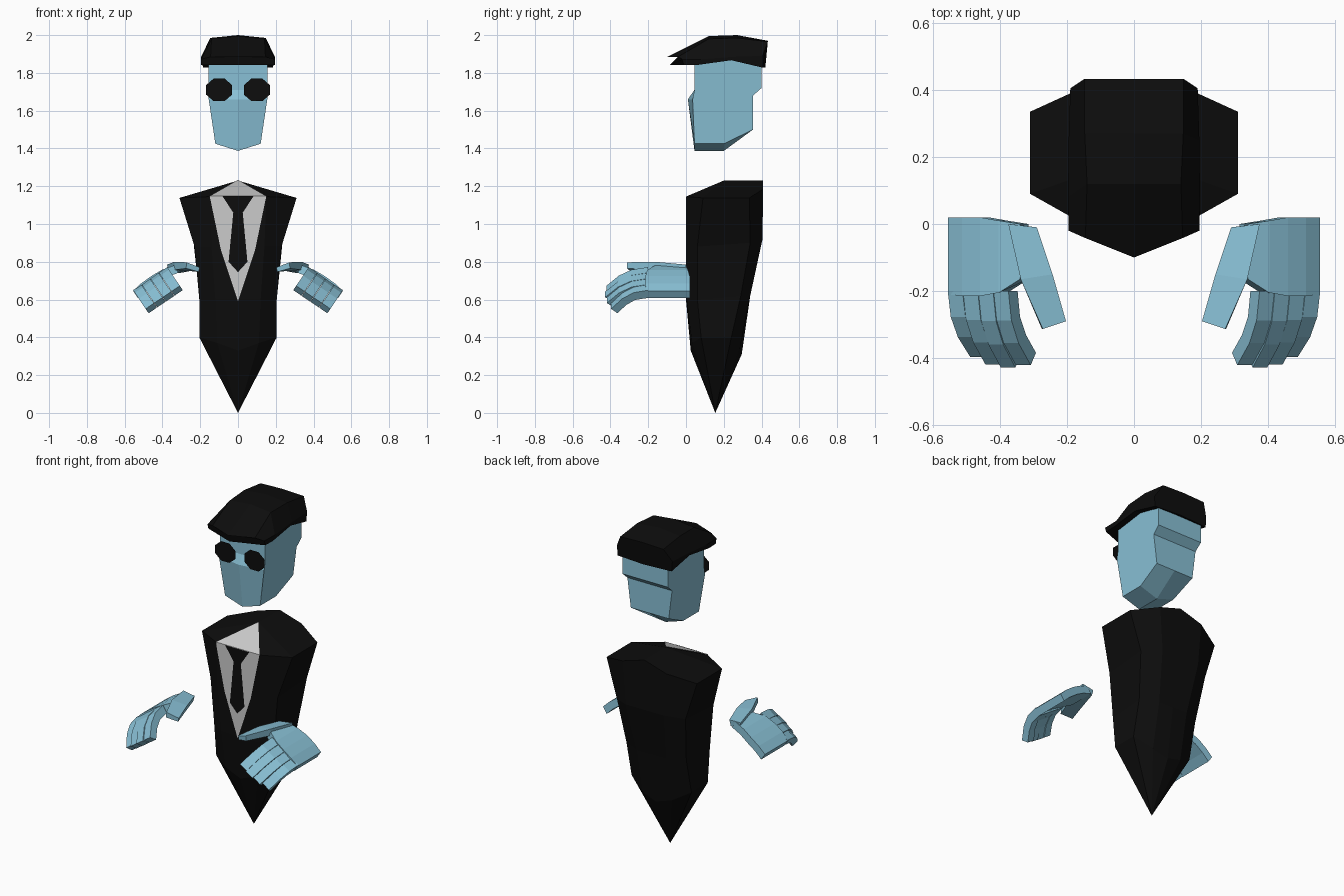
import bpy, bmesh, math
from mathutils import Vector

if "Cube" in bpy.data.objects:
    bpy.data.objects.remove(bpy.data.objects["Cube"])


def material(name, rgb):
    m = bpy.data.materials.new(name)
    m.diffuse_color = (*rgb, 1)
    m.use_nodes = True
    m.node_tree.nodes["Principled BSDF"].inputs["Base Color"].default_value = m.diffuse_color
    return m


BLUE = material("blue_skin", (0.25, 0.53, 0.67))
BLACK = material("black_cloth", (0.004, 0.004, 0.004))
WHITE = material("shirt_cloth", (0.55, 0.55, 0.55))


def finish(bm, name, mat, solid=True):
    bmesh.ops.remove_doubles(bm, verts=bm.verts, dist=0.0005)
    if solid:
        bmesh.ops.recalc_face_normals(bm, faces=bm.faces)
    me = bpy.data.meshes.new(name)
    bm.to_mesh(me)
    bm.free()
    me.materials.append(mat)
    ob = bpy.data.objects.new(name, me)
    bpy.context.collection.objects.link(ob)
    return ob


def loft(bm, rings):
    """Skin a list of equal-length closed rings and cap both ends."""
    rows = []
    for r in rings:
        if len(r) == 1:
            rows.append([bm.verts.new(r[0])] * len(rings[1]))
        else:
            rows.append([bm.verts.new(p) for p in r])
    n = len(rows[1])
    for a, b in zip(rows, rows[1:]):
        for i in range(n):
            j = (i + 1) % n
            quad = list(dict.fromkeys((a[i], a[j], b[j], b[i])))
            bm.faces.new(quad)
    for row in (rows[0], rows[-1]):
        if len(set(row)) > 2:
            bm.faces.new(row)


def mirrored(half):
    """Complete a half ring whose first and last points lie on x = 0."""
    return half + [(-x, y, z) for x, y, z in half[-2:0:-1]]


# Jacket: tapered body with a pointed base and a shoulder ridge
bm = bmesh.new()
loft(bm, [
    [(0, .155, 0)],
    mirrored([(0, .025, .33), (.11, .032, .37), (.205, .08, .4),
              (.205, .24, .4), (.1, .285, .34), (0, .295, .31)]),
    mirrored([(0, 0, .6), (.12, .004, .6), (.205, .06, .6),
              (.205, .29, .62), (.1, .34, .62), (0, .34, .62)]),
    mirrored([(0, 0, .88), (.14, 0, .88), (.23, .06, .88),
              (.235, .34, .9), (.13, .405, .92), (0, .405, .92)]),
    mirrored([(0, 0, 1.145), (.15, 0, 1.145), (.31, .09, 1.138),
              (.31, .335, 1.138), (.15, .408, 1.185), (0, .408, 1.23)]),
    [(0, .2, 1.23)],
])
finish(bm, "jacket", BLACK)

# Shirt: front V and collar triangle just above the jacket
bm = bmesh.new()
y = -.004
v = [bm.verts.new(p) for p in [(-.15, y, 1.148), (-.09, y, .86), (0, y, .59),
                               (.09, y, .86), (.15, y, 1.148), (0, .2, 1.234)]]
bm.faces.new(v[:5])
bm.faces.new((v[0], v[4], v[5]))
finish(bm, "shirt", WHITE, False)

# Tie: flat outline in front of the shirt
bm = bmesh.new()
right = [(0, .745), (.05, .8), (.025, 1.06), (.082, 1.147)]
outline = right + [(-x, z) for x, z in right[:0:-1]]
bm.faces.new([bm.verts.new((x, -.008, z)) for x, z in outline])
finish(bm, "tie", BLACK, False)

# Head: side profile as (width, y, z) with a protruding centre line (y, z)
profile = [(.155, .045, 1.87, .045, 1.87), (.155, .045, 1.71, .045, 1.71),
           (.155, .035, 1.66, .01, 1.66), (.12, .045, 1.425, .045, 1.387),
           (.12, .2, 1.425, .2, 1.387), (.13, .355, 1.5, .355, 1.5),
           (.153, .355, 1.68, .355, 1.68), (.155, .4, 1.72, .4, 1.72),
           (.155, .4, 1.87, .4, 1.87)]
bm = bmesh.new()
loft(bm, [[(-w, y, z) for w, y, z, _, _ in profile],
          [(0, cy, cz) for _, _, _, cy, cz in profile],
          [(w, y, z) for w, y, z, _, _ in profile]])
finish(bm, "head", BLUE)

# Hair: swept crown with a pointed front
bm = bmesh.new()
loft(bm, [
    mirrored([(0, -.1, 1.885), (.145, -.042, 1.885), (.195, -.02, 1.872),
              (.195, -.012, 1.842), (0, -.085, 1.842)]),
    mirrored([(0, .12, 1.995), (.14, .12, 1.98), (.197, .08, 1.872),
              (.197, .06, 1.842), (0, .06, 1.842)]),
    mirrored([(0, .27, 2.0), (.147, .27, 1.985), (.195, .25, 1.885),
              (.193, .24, 1.867), (0, .24, 1.867)]),
    mirrored([(0, .433, 1.97), (.148, .433, 1.965), (.19, .405, 1.89),
              (.185, .405, 1.828), (0, .42, 1.828)]),
])
finish(bm, "hair", BLACK)

# Glasses: two flat octagonal lenses
for side, label in ((1, "right"), (-1, "left")):
    bm = bmesh.new()
    bm.faces.new([bm.verts.new((side * .1 + .075 * math.cos(a), .018,
                                1.71 + .065 * math.sin(a)))
                  for a in [math.radians(22.5 + 45 * i) for i in range(8)]])
    finish(bm, label + "_lens", BLACK, False)


# Hands: tilted palm, four curled fingers and a thumb
def tilt(u, y, w):
    """u runs across the knuckles, w out of the back of the hand."""
    return Vector((.37 + .83 * u + .56 * w, y, .77 - .56 * u + .83 * w))


finger_top = [(-.2, .004), (-.29, -.012), (-.36, -.05), (-.428, -.115)]
finger_low = [(-.2, -.045), (-.28, -.058), (-.335, -.09), (-.39, -.143)]
arc = [(-.03, -.008), (.035, .008), (.1, .012), (.165, .01), (.223, 0)]

for side, label in ((1, "right"), (-1, "left")):
    bm = bmesh.new()
    palm = []
    for ys in ((0, .01, .02, .02, .02), (-.165, -.205, -.215, -.215, -.21)):
        top = [tilt(u, y, w) for (u, w), y in zip(arc, ys)]
        low = [tilt(u, y, w - .046) for (u, w), y in zip(arc, ys)]
        palm.append(top + low[::-1])
    loft(bm, palm)
    for i, reach in enumerate((.97, 1, .96, .86)):
        u0, u1 = .003 + i * .055, .056 + i * .055
        rings = []
        for (yt, wt), (yl, wl) in zip(finger_top, finger_low):
            yt, yl = -.2 + (yt + .2) * reach, -.2 + (yl + .2) * reach
            rings.append([tilt(u0, yt, wt), tilt(u1, yt, wt),
                          tilt(u1, yl, wl), tilt(u0, yl, wl)])
        loft(bm, rings)
    loft(bm, [
        [(.29, -.01, .778), (.375, 0, .785), (.37, 0, .738), (.3, -.01, .742)],
        [(.243, -.15, .785), (.338, -.165, .8), (.335, -.165, .757), (.25, -.15, .752)],
        [(.203, -.29, .77), (.272, -.313, .797), (.275, -.313, .765), (.208, -.29, .747)],
    ])
    for vert in bm.verts:
        vert.co.x *= side
    finish(bm, label + "_hand", BLUE)
